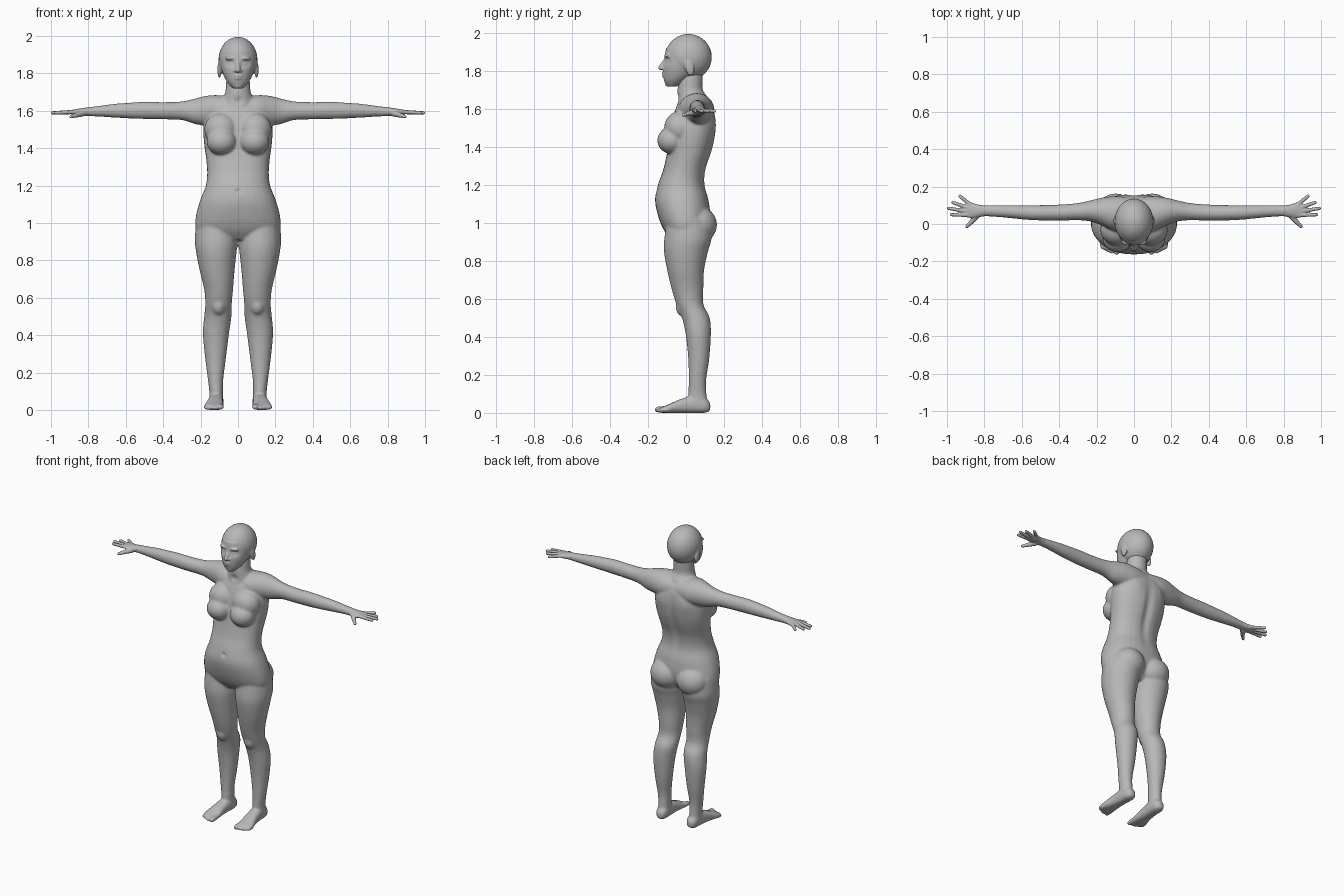
import bpy, bmesh, math
from mathutils import Matrix, Vector

if "Cube" in bpy.data.objects:
    bpy.data.objects.remove(bpy.data.objects["Cube"])

GREY = (0.48, 0.48, 0.48, 1)
clay = bpy.data.materials.new("plain grey")
clay.use_nodes = True
clay.diffuse_color = GREY
clay.node_tree.nodes["Principled BSDF"].inputs["Base Color"].default_value = GREY
SIDES = (1, -1)


def spline(rows, steps=4):
    """Smooth curve through every row of numbers."""
    pad = [rows[0], *rows, rows[-1]]
    out = []
    for quad in zip(pad, pad[1:], pad[2:], pad[3:]):
        for i in range(steps):
            t = i / steps
            out.append([q + t / 2 * (r - p + t * (2 * p - 5 * q + 4 * r - s + t * (3 * (q - r) + s - p)))
                        for p, q, r, s in zip(*quad)])
    return out + [rows[-1]]


def loft(bm, axis, rows, side=1, power=1.0, count=32):
    """Skin oval rings; a row is position along axis, two centres, two radii."""
    rings = []
    for t, c1, c2, r1, r2 in spline(rows):
        ring = []
        for k in range(count):
            angle = math.tau * k / count
            cos, sin = math.cos(angle), math.sin(angle)
            u = c1 + r1 * math.copysign(abs(cos) ** power, cos)
            v = c2 + r2 * math.copysign(abs(sin) ** power, sin)
            x, y, z = {"X": (t, u, v), "Y": (u, t, v), "Z": (u, v, t)}[axis]
            ring.append(bm.verts.new((x * side, y, z)))
        rings.append(ring)
    for low, high in zip(rings, rings[1:]):
        for k in range(count):
            n = (k + 1) % count
            bm.faces.new((low[k], low[n], high[n], high[k]))
    bm.faces.new(rings[0])
    bm.faces.new(rings[-1])


def ball(bm, centre, radii, side=1, tilt=0.0):
    x, y, z = centre
    matrix = (Matrix.Translation((x * side, y, z)) @ Matrix.Rotation(tilt, 4, "X")
              @ Matrix.Diagonal((*radii, 1)))
    bmesh.ops.create_uvsphere(bm, u_segments=32, v_segments=20, radius=1, matrix=matrix)


def digit(bm, start, end, r1, r2, side):
    """Tapered finger or toe with round ends."""
    a, b = (Vector((p[0] * side, p[1], p[2])) for p in (start, end))
    ball(bm, a, (r1,) * 3)
    ball(bm, b, (r2,) * 3)
    turn = (b - a).to_track_quat("Z", "Y").to_matrix().to_4x4()
    bmesh.ops.create_cone(bm, cap_ends=True, segments=16, radius1=r1, radius2=r2,
                          depth=(b - a).length, matrix=Matrix.Translation((a + b) / 2) @ turn)


def finish(bm, name, voxel, smoothing, sculpt=()):
    """Fuse the pieces into one skin, relax it, then push soft dents and bumps."""
    bmesh.ops.recalc_face_normals(bm, faces=bm.faces)
    mesh = bpy.data.meshes.new(name)
    bm.to_mesh(mesh)
    bm.free()
    obj = bpy.data.objects.new(name, mesh)
    bpy.context.collection.objects.link(obj)
    mesh.materials.append(clay)
    remesh = obj.modifiers.new("fuse", "REMESH")
    remesh.mode = "VOXEL"
    remesh.voxel_size = voxel
    remesh.use_smooth_shade = True
    relax = obj.modifiers.new("relax", "SMOOTH")
    relax.factor = 0.5
    relax.iterations = smoothing
    bpy.context.view_layer.objects.active = obj
    for modifier in ("fuse", "relax"):
        bpy.ops.object.modifier_apply(modifier=modifier)
    for centre, radii, push in sculpt:
        for v in obj.data.vertices:
            d = sum(((p - c) / r) ** 2 for p, c, r in zip(v.co, centre, radii))
            if d < 6:
                v.co.y += push * math.exp(-d)
    if not obj.data.materials:
        obj.data.materials.append(clay)
    for poly in obj.data.polygons:
        poly.use_smooth = True
        poly.material_index = 0


# Torso: height, half width, front, back
body = bmesh.new()
torso = [(1.66, .10, -.02, .11), (1.60, .16, -.055, .145), (1.52, .183, -.08, .158),
         (1.44, .183, -.09, .152), (1.37, .174, -.10, .135), (1.28, .165, -.12, .105),
         (1.20, .172, -.148, .10), (1.12, .203, -.163, .12), (1.03, .226, -.145, .128),
         (.96, .222, -.115, .11), (.91, .16, -.075, .07)]
loft(body, "Z", [(z, 0, (f + b) / 2, w, (b - f) / 2) for z, w, f, b in torso], power=.9)

# Neck
loft(body, "Z", [(1.61, 0, .04, .10, .09), (1.66, 0, .035, .085, .08),
                 (1.70, 0, .022, .068, .067), (1.75, 0, .025, .064, .063),
                 (1.80, 0, .03, .06, .06)])

arm = [(0, .05, 1.60, .09, .07), (.10, .055, 1.60, .092, .083), (.17, .066, 1.60, .075, .08),
       (.23, .07, 1.597, .057, .068), (.30, .066, 1.60, .046, .05), (.40, .061, 1.60, .043, .046),
       (.50, .06, 1.602, .041, .046), (.58, .062, 1.601, .039, .042), (.66, .066, 1.60, .035, .037),
       (.75, .07, 1.597, .031, .028), (.83, .07, 1.594, .029, .022)]
leg = [(1.02, .12, .01, .10, .11), (.92, .117, .01, .114, .124), (.85, .116, 0, .109, .116),
       (.75, .112, -.002, .094, .097), (.65, .104, .008, .078, .083), (.57, .104, .021, .071, .071),
       (.50, .108, .052, .073, .073), (.41, .118, .065, .07, .066), (.28, .12, .067, .056, .055),
       (.17, .12, .06, .042, .046), (.10, .117, .06, .037, .048), (.03, .118, .065, .036, .052)]
foot = [(.128, .115, .032, .018, .02), (.10, .115, .04, .036, .04), (.04, .117, .045, .039, .045),
        (-.03, .122, .036, .043, .036), (-.09, .128, .023, .052, .023), (-.135, .13, .014, .05, .014)]
for s in SIDES:
    loft(body, "X", arm, s)
    loft(body, "Z", leg, s)
    loft(body, "Y", foot, s, power=.8)
    # Toes, from the big one outwards
    digit(body, (.094, -.11, .02), (.092, -.151, .017), .018, .016, s)
    for i in range(4):
        x = .12 + i * .017
        digit(body, (x, -.10, .016), (x, -.15 + i * .009, .012), .012, .011, s)
    # Chest, buttocks and kneecap
    ball(body, (.088, -.075, 1.435), (.08, .076, .072), s)
    ball(body, (.09, -.03, 1.50), (.09, .085, .09), s)
    ball(body, (.098, .06, .99), (.107, .103, .10), s)
    ball(body, (.104, -.01, .56), (.04, .045, .055), s)
folds = [((0, .14, 1.36), (.028, .10, .17), -.014),
         ((0, -.16, 1.17), (.012, .03, .012), .01),
         ((0, -.05, 1.65), (.022, .04, .02), .01)]
folds += [((s * .10, .15, 1.53), (.05, .06, .06), .007) for s in SIDES]
finish(body, "body", .0065, 10, folds)

# Head: skull, face and jaw, nose, lips, ears
head = bmesh.new()
ball(head, (0, .013, 1.873), (.104, .123, .122))
loft(head, "Z", [(1.718, 0, -.072, .026, .026), (1.745, 0, -.058, .052, .056),
                 (1.78, 0, -.04, .073, .08), (1.82, 0, -.03, .086, .09),
                 (1.87, 0, -.014, .093, .10), (1.92, 0, 0, .088, .105)])
digit(head, (0, -.106, 1.862), (0, -.133, 1.817), .010, .013, 1)
ball(head, (0, -.113, 1.788), (.027, .014, .008))
ball(head, (0, -.112, 1.773), (.023, .014, .008))
ball(head, (0, -.09, 1.735), (.024, .022, .018))
for s in SIDES:
    ball(head, (.013, -.118, 1.814), (.011, .014, .009), s)
    ball(head, (.036, -.095, 1.88), (.032, .02, .011), s)
    ball(head, (.099, .018, 1.82), (.011, .024, .045), s, tilt=.25)
face = []
for s in SIDES:
    face += [((s * .04, -.10, 1.853), (.023, .05, .016), .014),
             ((s * .04, -.095, 1.852), (.014, .05, .009), -.008)]
finish(head, "head", .0045, 5, face)

# Hands: palm, four fingers and thumb
fingers = [((.885, .048), (.977, .05)), ((.89, .067), (.991, .084)),
           ((.885, .085), (.968, .115)), ((.872, .10), (.93, .149))]
for s, name in zip(SIDES, ("left_hand", "right_hand")):
    hand = bmesh.new()
    loft(hand, "X", [(.80, .07, 1.595, .029, .023), (.84, .07, 1.593, .035, .02),
                     (.87, .073, 1.592, .042, .016), (.90, .073, 1.593, .036, .010)], s)
    for base, tip in fingers:
        digit(hand, (*base, 1.593), (*tip, 1.589), .0115, .009, s)
    digit(hand, (.835, .05, 1.585), (.87, .01, 1.575), .017, .0125, s)
    digit(hand, (.87, .01, 1.575), (.893, -.013, 1.568), .0125, .009, s)
    finish(hand, name, .0035, 3)
